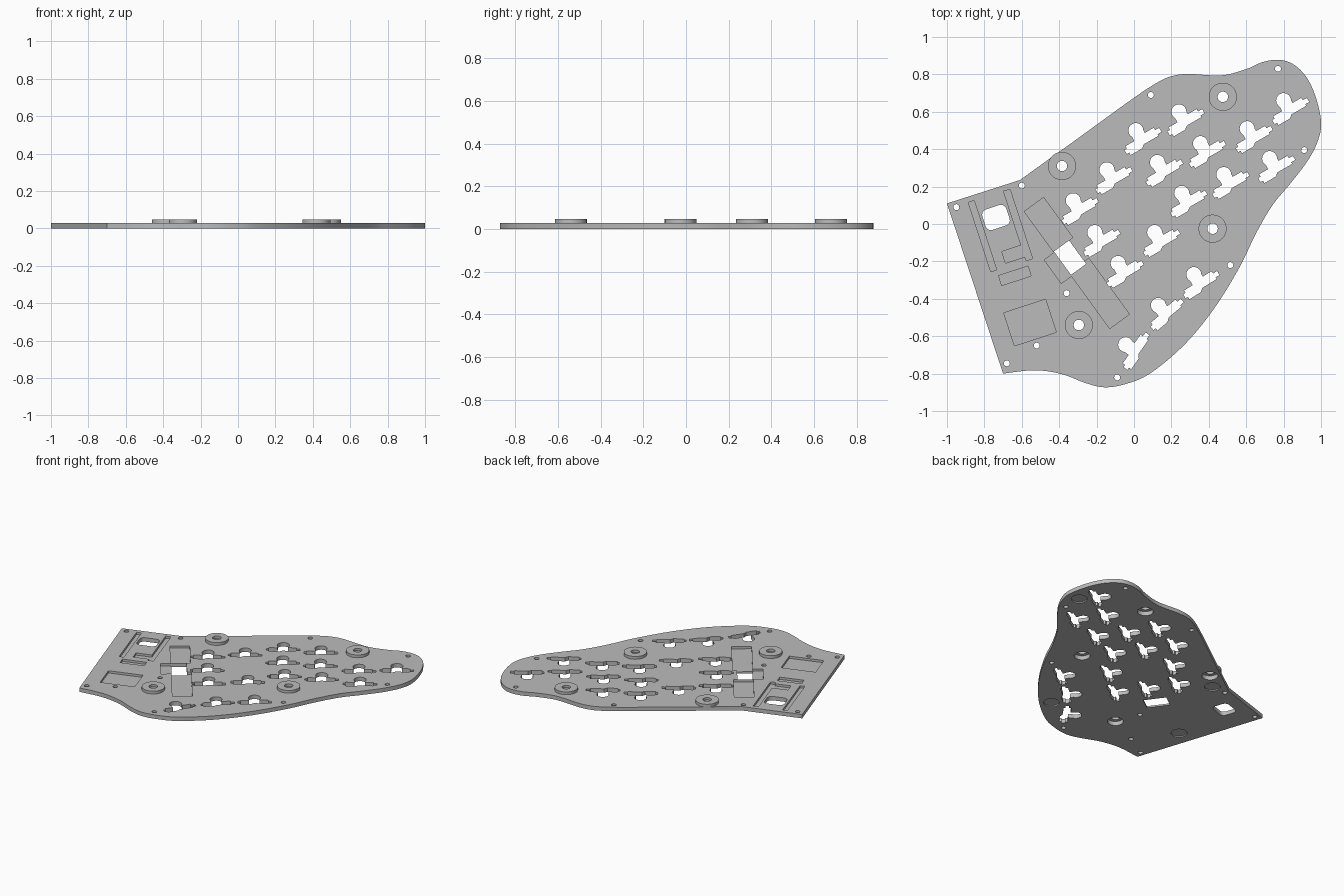
import bpy, bmesh, math
from mathutils import Vector, Matrix

if "Cube" in bpy.data.objects:
    bpy.data.objects.remove(bpy.data.objects["Cube"])

TOP, BOSS_TOP, POCKET_Z = 0.028, 0.048, 0.012

grey = bpy.data.materials.new("plain grey")
grey.diffuse_color = (0.5, 0.5, 0.5, 1)
grey.use_nodes = True
grey.node_tree.nodes["Principled BSDF"].inputs["Base Color"].default_value = grey.diffuse_color


def rect(cx, cy, w, h, deg, r=0.0):
    """Rotated rectangle outline, optionally with rounded corners."""
    pts = []
    for sx, sy, a0 in ((1, 1, 0), (-1, 1, 90), (-1, -1, 180), (1, -1, 270)):
        c = Vector((sx * (w / 2 - r), sy * (h / 2 - r)))
        for k in range(5 if r else 1):
            a = math.radians(a0 + k * 22.5)
            pts.append(c + Vector((math.cos(a), math.sin(a))) * r)
    return place(pts, cx, cy, deg)


def circle(cx, cy, r, n=32):
    return [Vector((cx + r * math.cos(2 * math.pi * i / n),
                    cy + r * math.sin(2 * math.pi * i / n))) for i in range(n)]


def place(pts, cx, cy, deg):
    m = Matrix.Rotation(math.radians(deg), 2)
    return [m @ Vector(p) + Vector((cx, cy)) for p in pts]


def prisms(name, items):
    """One mesh from (outline, z0, z1) prisms."""
    bm = bmesh.new()
    for pts, z0, z1 in items:
        f = bm.faces.new([bm.verts.new((p[0], p[1], z0)) for p in pts])
        res = bmesh.ops.extrude_face_region(bm, geom=[f])
        vs = [v for v in res["geom"] if isinstance(v, bmesh.types.BMVert)]
        bmesh.ops.translate(bm, verts=vs, vec=(0, 0, z1 - z0))
    bmesh.ops.recalc_face_normals(bm, faces=bm.faces)
    me = bpy.data.meshes.new(name)
    bm.to_mesh(me)
    bm.free()
    me.materials.append(grey)
    ob = bpy.data.objects.new(name, me)
    bpy.context.collection.objects.link(ob)
    return ob


def boolean(ob, op, items):
    tool = prisms("cutter", items)
    tool.hide_render = True
    mod = ob.modifiers.new("cut", "BOOLEAN")
    mod.operation, mod.solver, mod.object, mod.use_self = op, "EXACT", tool, True
    bpy.context.view_layer.objects.active = ob
    bpy.ops.object.modifier_apply(modifier=mod.name)
    bpy.data.objects.remove(tool)


# Plate outline: two straight edges, then a flowing curve back to the corner
corner = [(-1, .11), (-.61, .235)]
flow = [(-.3, .458), (0, .675), (.14, .765), (.22, .795), (.30, .802), (.47, .795),
        (.605, .83), (.685, .865), (.77, .878), (.845, .858), (.915, .795),
        (.968, .69), (1, .55), (.985, .45), (.93, .34), (.835, .215), (.74, .10),
        (.65, -.055), (.565, -.23), (.43, -.45), (.27, -.645), (.085, -.80),
        (-.05, -.857), (-.16, -.873), (-.26, -.85), (-.385, -.803), (-.53, -.782),
        (-.70, -.80)]
P = [Vector(p) for p in [corner[1]] + flow + [flow[-1]]]
outline = [Vector(p) for p in corner]
for a, b, c, d in zip(P, P[1:], P[2:], P[3:]):
    for k in range(5):
        t = k / 5
        outline.append(0.5 * (2 * b + (c - a) * t + (2 * a - 5 * b + 4 * c - d) * t * t
                              + (3 * b - a - 3 * c + d) * t ** 3))
outline.append(P[-1])
plate = prisms("base_plate", [(outline, 0, TOP)])

# Raised round bosses
bosses = [(-.385, .31), (.475, .68), (.42, -.025), (-.295, -.54)]
boolean(plate, "UNION", [(circle(x, y, .075, 48), TOP - .004, BOSS_TOP) for x, y in bosses])

# Socket cutout: round hole joined to a stepped body with end tabs
socket = [(.04 * math.cos(math.radians(a)), .04 * math.sin(math.radians(a)))
          for a in range(-30, 211, 20)]
socket += [(-.035, -.045), (-.09, -.045), (-.09, -.06), (-.105, -.06), (-.105, -.085),
           (-.09, -.085), (-.09, -.10), (-.02, -.10), (0, -.085), (.09, -.085),
           (.09, -.075), (.115, -.075), (.115, -.05), (.09, -.05), (.09, -.035),
           (.035, -.035)]
keys = [(.01, .50, 30), (.24, .60, 30), (.80, .66, 30), (.605, .51, 30), (.355, .43, 30),
        (.125, .33, 30), (-.145, .29, 30), (.725, .35, 30), (.48, .265, 30),
        (.255, .165, 30), (-.325, .125, 30), (-.21, -.045, 30), (.11, -.045, 30),
        (-.085, -.21, 30), (.32, -.27, 32), (.13, -.435, 40), (-.045, -.645, 55)]
through = [place(socket, *k) for k in keys]

# Screw holes, boss holes and the two window openings
screws = [(-.95, .09), (-.6, .205), (.09, .69), (.77, .83), (.91, .395), (.515, -.22),
          (-.09, -.82), (-.52, -.65), (-.68, -.745), (-.36, -.37)]
through += [circle(x, y, .016, 20) for x, y in screws]
through += [circle(x, y, .028) for x, y in bosses]
through += [rect(-.738, .035, .135, .115, 18, .03), rect(-.342, -.18, .10, .155, 36)]

# Shallow pockets in the top face
pockets = [rect(-.81, -.065, .033, .39, 18), rect(-.62, -.005, .036, .39, 18),
           rect(-.64, -.16, .12, .065, 18), rect(-.637, -.277, .165, .055, 18),
           rect(-.556, -.527, .235, .185, 18), rect(-.457, -.003, .128, .265, 36),
           rect(-.40, -.23, .085, .155, 36), rect(-.186, -.371, .13, .37, 36)]
boolean(plate, "DIFFERENCE", [(p, POCKET_Z, .1) for p in pockets])

# Recesses underneath: deep ones below the bosses, shallow ones for feet
feet = [(.91, .53), (.18, -.62), (-.71, -.39), (-.49, .21)]
boolean(plate, "DIFFERENCE",
        [(circle(x, y, .052), -.1, .03) for x, y in bosses]
        + [(circle(x, y, .052), -.1, .008) for x, y in feet])
boolean(plate, "DIFFERENCE", [(p, -.1, .1) for p in through])

# Smooth the curved walls, keep the edges crisp
bpy.ops.object.select_all(action="DESELECT")
plate.select_set(True)
bpy.context.view_layer.objects.active = plate
bpy.ops.object.shade_smooth_by_angle(angle=math.radians(30))
